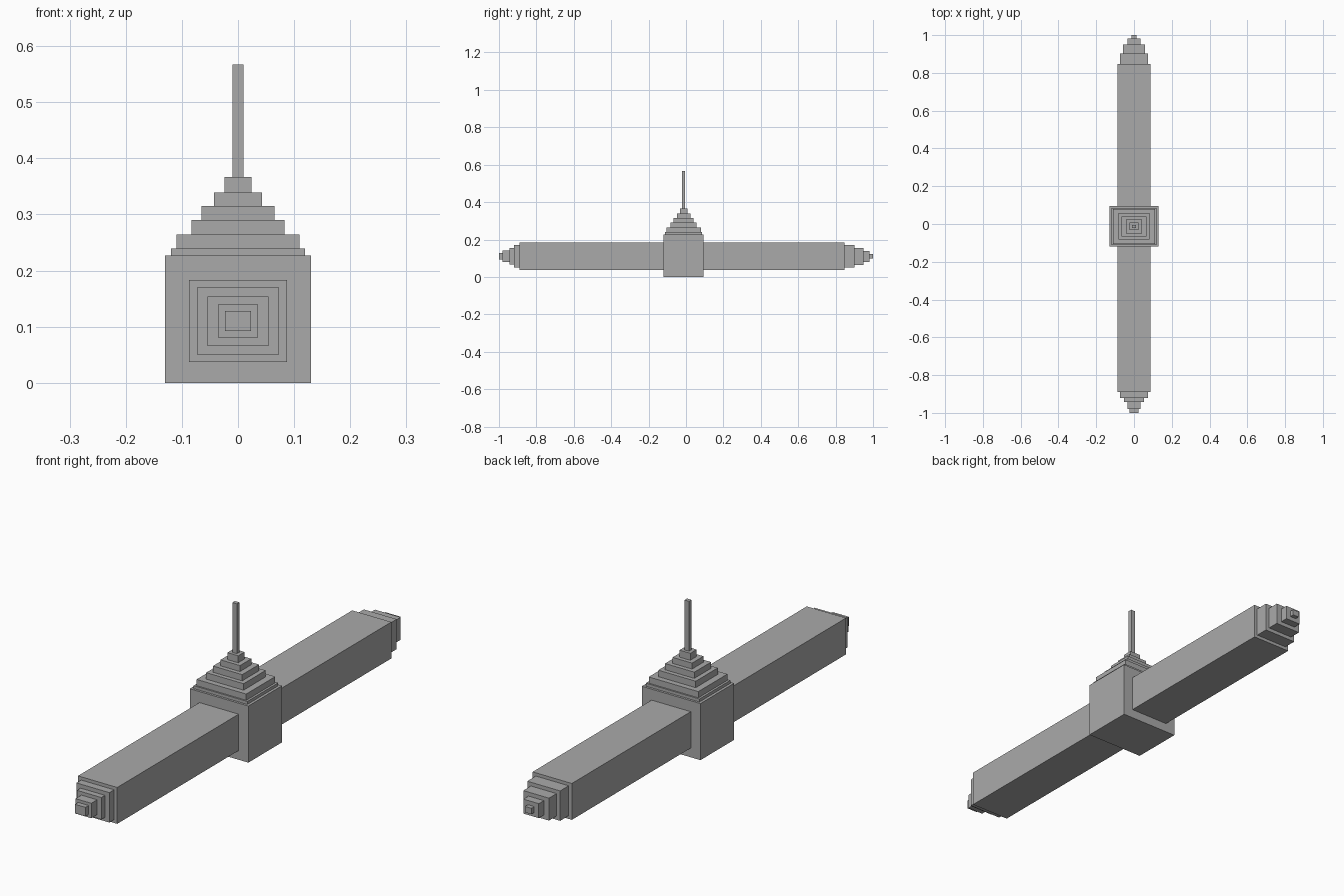
import bpy

if "Cube" in bpy.data.objects:
    bpy.data.objects.remove(bpy.data.objects["Cube"], do_unlink=True)

# One flat colour for everything
grey = bpy.data.materials.new("plain_grey")
grey.use_nodes = True
colour = (0.4, 0.4, 0.4, 1.0)
grey.diffuse_color = colour
grey.node_tree.nodes["Principled BSDF"].inputs["Base Color"].default_value = colour


def box(name, low, high):
    """Axis-aligned block between two corners."""
    bpy.ops.mesh.primitive_cube_add(size=1)
    block = bpy.context.object
    block.name = name
    block.location = [(a + b) / 2 for a, b in zip(low, high)]
    block.scale = [b - a for a, b in zip(low, high)]
    bpy.ops.object.transform_apply(location=True, rotation=False, scale=True)
    block.data.materials.append(grey)


# Central block
MID_Y = -0.013
box("central_block", (-0.13, MID_Y - 0.107, 0), (0.13, MID_Y + 0.107, 0.227))

# Stepped roof: half width, half depth, top height
z = 0.227
roof = [(0.119, 0.098, 0.239), (0.110, 0.092, 0.264), (0.083, 0.07, 0.29),
        (0.065, 0.053, 0.315), (0.043, 0.036, 0.339), (0.024, 0.02, 0.367)]
for i, (w, d, top) in enumerate(roof):
    box(f"roof_step_{i + 1}", (-w, MID_Y - d, z), (w, MID_Y + d, top))
    z = top

# Spire
box("spire", (-0.01, MID_Y - 0.008, z), (0.01, MID_Y + 0.008, 0.567))

# Long wings running through the block
MID_Z = 0.11
FRONT, BACK = -0.89, 0.848
box("front_wing", (-0.087, FRONT, 0.037), (0.087, MID_Y - 0.107, 0.183))
box("back_wing", (-0.087, MID_Y + 0.107, 0.037), (0.087, BACK, 0.183))


def stepped_end(name, y, steps):
    """Shrinking blocks: half width, half height, outer y."""
    for i, (w, h, end) in enumerate(steps):
        box(f"{name}_{i + 1}", (-w, min(y, end), MID_Z - h), (w, max(y, end), MID_Z + h))
        y = end


stepped_end("front_end_step", FRONT, [(0.073, 0.06, -0.92), (0.054, 0.044, -0.943),
                                      (0.035, 0.03, -0.98), (0.023, 0.018, -1.0)])
stepped_end("back_end_step", BACK, [(0.073, 0.06, 0.902), (0.057, 0.045, 0.95),
                                    (0.034, 0.029, 0.982), (0.014, 0.012, 1.0)])
